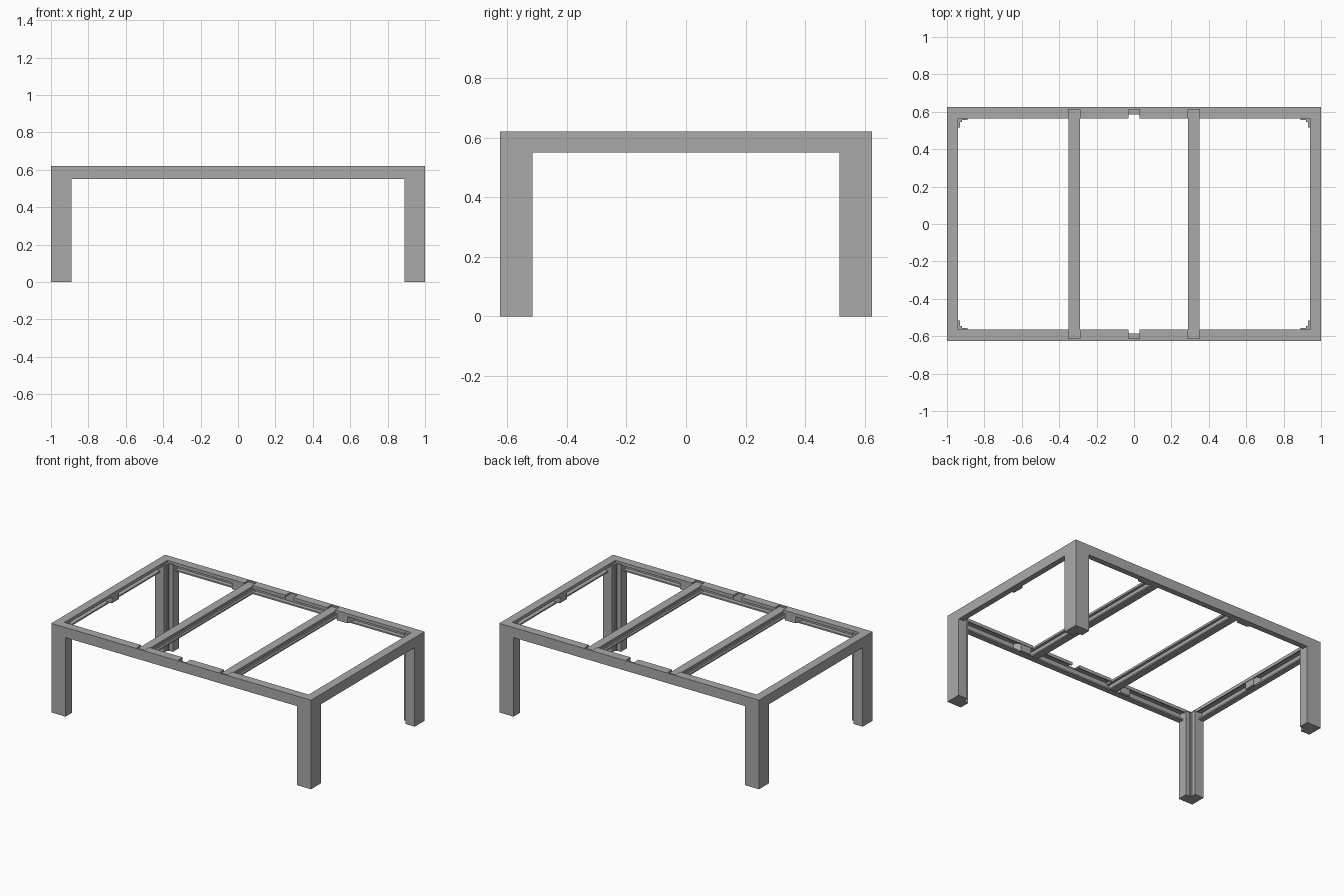
import bpy, bmesh

cube = bpy.data.objects.get("Cube")
if cube:
    bpy.data.objects.remove(cube)

HX, HY = 1.0, 0.625      # half length, half depth
TOP, LOW = 0.62, 0.55    # rail top and underside

grey = bpy.data.materials.new("satin_grey_metal")
grey.use_nodes = True
colour = (0.4, 0.4, 0.4, 1)
grey.diffuse_color = colour
grey.node_tree.nodes["Principled BSDF"].inputs["Base Color"].default_value = colour


def finish(name, bm):
    bmesh.ops.recalc_face_normals(bm, faces=bm.faces)
    mesh = bpy.data.meshes.new(name)
    bm.to_mesh(mesh)
    bm.free()
    mesh.materials.append(grey)
    obj = bpy.data.objects.new(name, mesh)
    bpy.context.collection.objects.link(obj)
    return obj


def box(name, x0, x1, y0, y1, z0, z1):
    bm = bmesh.new()
    bmesh.ops.create_cube(bm, size=1)
    for v in bm.verts:
        v.co = ((x0 + x1) / 2 + v.co.x * (x1 - x0),
                (y0 + y1) / 2 + v.co.y * (y1 - y0),
                (z0 + z1) / 2 + v.co.z * (z1 - z0))
    return finish(name, bm)


def prism(name, points, direction):
    bm = bmesh.new()
    face = bm.faces.new([bm.verts.new(p) for p in points])
    ext = bmesh.ops.extrude_face_region(bm, geom=[face])["geom"]
    verts = [e for e in ext if isinstance(e, bmesh.types.BMVert)]
    bmesh.ops.translate(bm, verts=verts, vec=direction)
    return finish(name, bm)


# Rail frame: open channel profile (inset, height) swept around with mitred corners
channel = [(0, LOW), (0, TOP), (0.06, TOP), (0.06, 0.598), (0.052, 0.598),
           (0.052, 0.61), (0.01, 0.61), (0.01, 0.56), (0.04, 0.56), (0.04, LOW)]
bm = bmesh.new()
rings = [[bm.verts.new((sx * (HX - d), sy * (HY - d), z)) for d, z in channel]
         for sx, sy in ((1, 1), (-1, 1), (-1, -1), (1, -1))]
n = len(channel)
for i in range(4):
    a, b = rings[i], rings[(i + 1) % 4]
    for j in range(n):
        k = (j + 1) % n
        bm.faces.new((a[j], a[k], b[k], b[j]))
frame = finish("rail_frame", bm)

# Notches in the top flange of the long rails
for side in (-1, 1):
    y0, y1 = sorted((side * 0.613, side * 0.5))
    for x, half in ((-0.32, 0.031), (0, 0.03), (0.32, 0.031)):
        cutter = box("notch_cutter", x - half, x + half, y0, y1, 0.58, 0.7)
        cutter.hide_render = True
        cutter.hide_viewport = True
        cutter.display_type = 'WIRE'
        mod = frame.modifiers.new("notch", 'BOOLEAN')
        mod.operation = 'DIFFERENCE'
        mod.solver = 'EXACT'
        mod.object = cutter

# Legs: angle section with a small stepped fillet in the inner corner
section = [(0, 0), (0.11, 0), (0.11, 0.07), (0.08, 0.07), (0.08, 0.08),
           (0.07, 0.08), (0.07, 0.11), (0, 0.11)]
for sx, xname in ((-1, "right"), (1, "left")):
    for sy, yname in ((-1, "front"), (1, "back")):
        pts = [(sx * (HX - u), sy * (HY - v), 0) for u, v in section]
        prism(f"{yname}_{xname}_leg", pts, (0, 0, LOW))
        # Narrower upper end of the leg, held inside the rails
        pts = [(sx * (HX - max(u, 0.011)), sy * (HY - max(v, 0.011)), LOW)
               for u, v in section]
        prism(f"{yname}_{xname}_leg_tenon", pts, (0, 0, 0.055))

# Cross bars: flanged beam section running front to back
half_beam = [(0.03, 0.61), (0.03, 0.595), (0.012, 0.595),
             (0.012, 0.562), (0.026, 0.562), (0.026, 0.552)]
beam = half_beam + [(-x, z) for x, z in reversed(half_beam)]
for sx, xname in ((-1, "right"), (1, "left")):
    pts = [(sx * 0.32 + x, -0.612, z) for x, z in beam]
    prism(f"{xname}_cross_bar", pts, (0, 1.224, 0))

# Bracket blocks inside the long rails beside the bars, and in the short rails
for sx, xname in ((-1, "right"), (1, "left")):
    for sy, yname in ((-1, "front"), (1, "back")):
        pts = [(sx * x, sy * y, 0.551) for x, y in
               ((0.355, 0.614), (0.365, 0.568), (0.445, 0.568), (0.47, 0.614))]
        prism(f"{yname}_{xname}_bracket", pts, (0, 0, 0.058))
    pts = [(sx * x, y, 0.551) for x, y in
           ((0.989, -0.055), (0.943, -0.04), (0.943, 0.04), (0.989, 0.055))]
    prism(f"{xname}_side_bracket", pts, (0, 0, 0.058))
